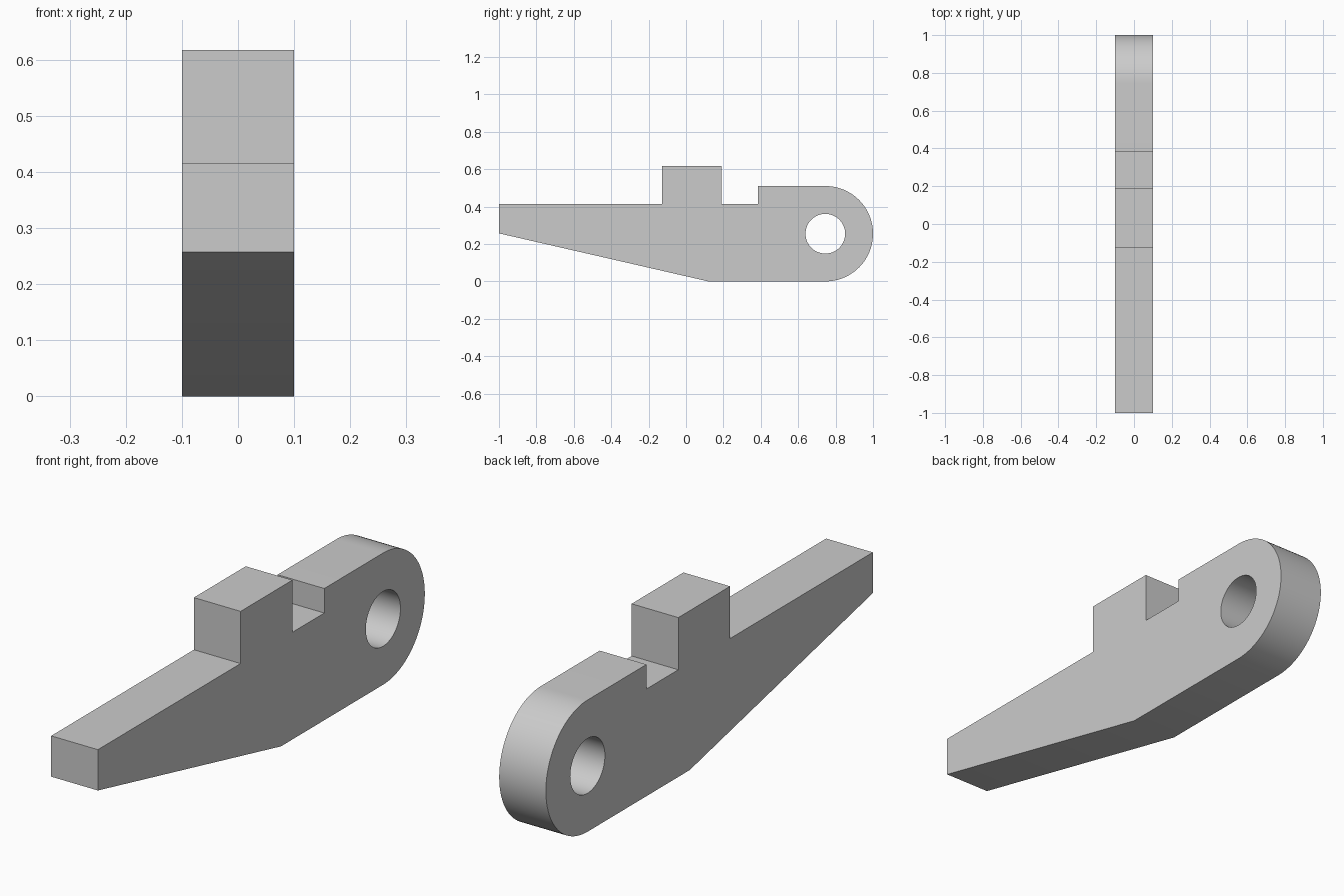
import bpy
import bmesh
from math import sin, cos, pi, radians

cube = bpy.data.objects.get("Cube")
if cube:
    bpy.data.objects.remove(cube, do_unlink=True)

HALF_WIDTH = 0.1
EYE_Y, EYE_Z = 0.745, 0.255
END_RADIUS, HOLE_RADIUS = 0.255, 0.106


def arc(radius, start, end, steps, closed=False):
    """Points (y, z) on an arc about the pivot eye."""
    count = steps if closed else steps + 1
    return [(EYE_Y + radius * cos(start + (end - start) * i / steps),
             EYE_Z + radius * sin(start + (end - start) * i / steps))
            for i in range(count)]


def add_loop(bm, points):
    """Closed loop of edges in the side plane."""
    verts = [bm.verts.new((-HALF_WIDTH, y, z)) for y, z in points]
    return [bm.edges.new((v, verts[i - 1])) for i, v in enumerate(verts)]


# Side profile: tapered arm, raised block, notch and rounded pivot end
outline = [(-1, 0.257), (0.12, 0)]
outline += arc(END_RADIUS, -pi / 2, pi / 2, 48)
outline += [(0.385, 0.51), (0.385, 0.415), (0.19, 0.415), (0.19, 0.617),
            (-0.127, 0.617), (-0.127, 0.415), (-1, 0.415)]

# Fill the profile around the pivot hole and give it its width
bm = bmesh.new()
edges = add_loop(bm, outline)
edges += add_loop(bm, arc(HOLE_RADIUS, 0, 2 * pi, 64, closed=True))
bmesh.ops.triangle_fill(bm, edges=edges, use_beauty=True)
side = bmesh.ops.extrude_face_region(bm, geom=bm.faces[:], use_keep_orig=True)
moved = [g for g in side["geom"] if isinstance(g, bmesh.types.BMVert)]
bmesh.ops.translate(bm, verts=moved, vec=(2 * HALF_WIDTH, 0, 0))
bmesh.ops.recalc_face_normals(bm, faces=bm.faces[:])

mesh = bpy.data.meshes.new("lever_arm")
bm.to_mesh(mesh)
bm.free()
lever = bpy.data.objects.new("lever_arm", mesh)
bpy.context.collection.objects.link(lever)

# Plain grey material
grey = bpy.data.materials.new("plain grey")
grey.use_nodes = True
colour = (0.6, 0.6, 0.6, 1)
grey.diffuse_color = colour
grey.node_tree.nodes["Principled BSDF"].inputs["Base Color"].default_value = colour
mesh.materials.append(grey)

# Smooth curved walls, sharp corners
bpy.ops.object.select_all(action="DESELECT")
lever.select_set(True)
bpy.context.view_layer.objects.active = lever
bpy.ops.object.shade_smooth_by_angle(angle=radians(20))
